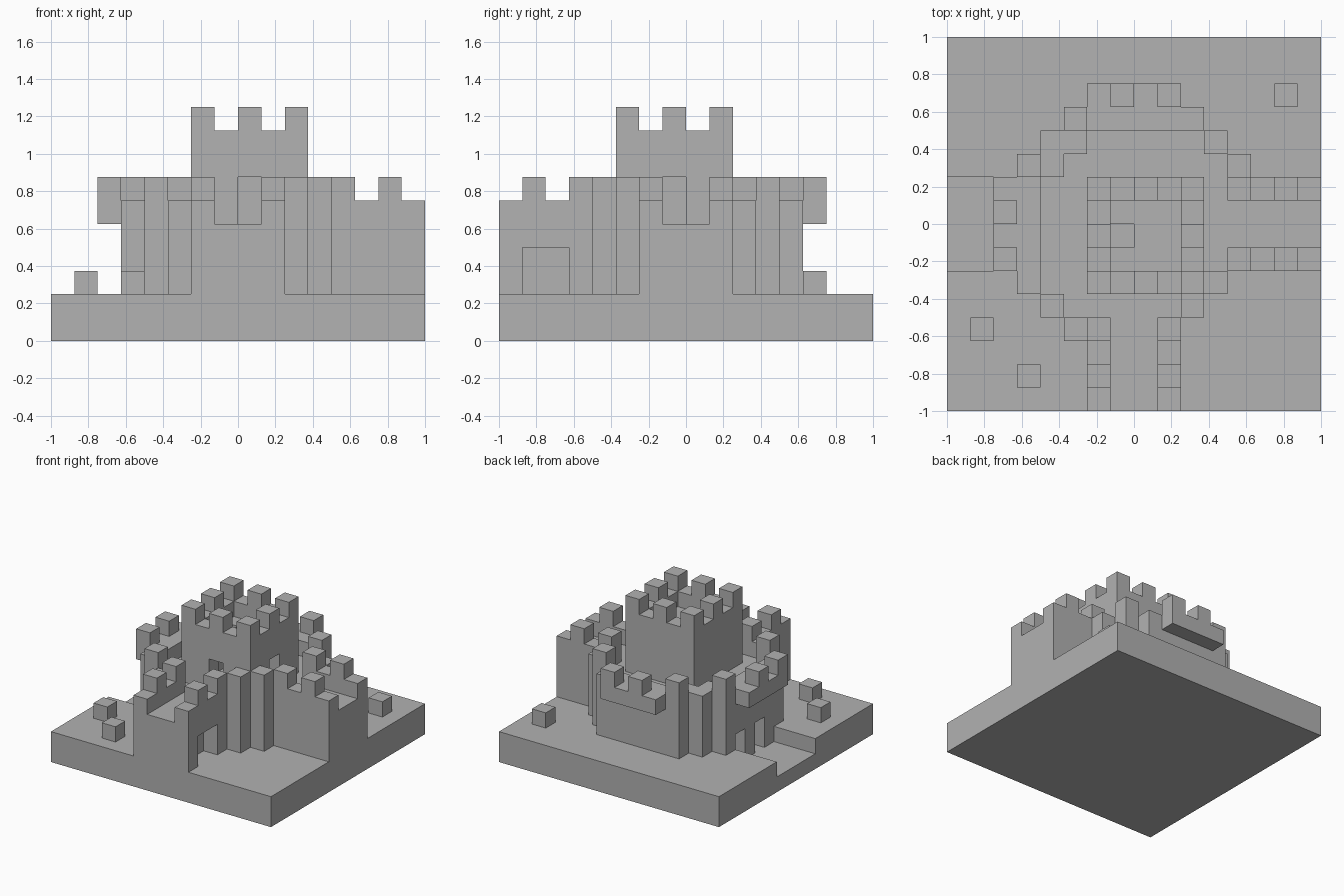
import bpy
import bmesh
from mathutils import Vector

CELL = 0.125
cells = {}      # (i, j, k) -> part name

old = bpy.data.objects.get("Cube")
if old:
    bpy.data.objects.remove(old, do_unlink=True)

stone = bpy.data.materials.new("stone_grey")
stone.use_nodes = True
GREY = (0.445, 0.445, 0.445, 1)
stone.diffuse_color = GREY
stone.node_tree.nodes["Principled BSDF"].inputs["Base Color"].default_value = GREY


def block_cells(x, y, z):
    return [(i, j, k) for i in range(*x) for j in range(*y) for k in range(*z)]


def fill(part, x, y, z):
    for c in block_cells(x, y, z):
        cells[c] = part


def cut(x, y, z):
    for c in block_cells(x, y, z):
        cells.pop(c, None)


def column(part, i, j, top, bottom=2):
    fill(part, (i, i + 1), (j, j + 1), (bottom, top))


# Ground slab with a channel running in from the right-hand edge
fill("ground", (-8, 8), (-8, 8), (0, 2))
cut((-8, -5), (-2, 2), (1, 2))

# Raised courtyard, one row at a time, and the two wall walks
for j, x in {4: (-3, 3), 3: (-4, 4), 2: (-5, 5), -3: (-5, 4), -4: (-4, 3), -5: (-3, 2)}.items():
    fill("courtyard", x, (j, j + 1), (2, 5))
fill("courtyard", (-5, 5), (-2, 2), (2, 5))
fill("front_arm", (-2, 2), (-8, -4), (2, 5))
fill("side_arm", (4, 8), (-2, 2), (2, 5))

# Ring wall
fill("ring_wall", (-3, 3), (4, 5), (2, 6))
fill("ring_wall", (-5, -4), (-3, 3), (2, 6))
for i, j in [(-4, 3), (-4, 2), (-3, 3), (4, 2), (-3, -5)]:
    column("ring_wall", i, j, 6)
for i, j in [(-3, 4), (-5, 2), (3, 3), (-4, -4), (2, -4), (3, -3)]:
    column("ring_wall", i, j, 7)

# Overhanging parapets on the back and the channel side
fill("back_parapet", (-2, 2), (5, 6), (5, 6))
fill("channel_parapet", (-6, -5), (-2, 2), (5, 6))
for n in (-1, 1):
    column("back_parapet", n, 5, 7, 6)
for n in (-2, 0):
    column("channel_parapet", -6, n, 7, 6)

# Battlements along both arms
for side in (-2, 1):
    fill("front_arm", (side, side + 1), (-8, -4), (5, 6))
    fill("side_arm", (4, 8), (side, side + 1), (5, 6))
    for n in (-7, -5):
        column("front_arm", side, n, 7, 6)
    for n in (4, 6):
        column("side_arm", n, side, 7, 6)

# Alcove in the front arm and the two water openings
cut((1, 2), (-7, -5), (2, 4))
for j in (-1, 1):
    cut((-5, -4), (j, j + 1), (1, 3))

# Keep: hollow room, roof behind a parapet, merlons, doors and hatch
fill("keep", (-2, 3), (-3, 2), (5, 9))
cut((-1, 2), (-2, 1), (5, 7))
cut((-1, 2), (-2, 1), (8, 9))
for i in (-2, 0, 2):
    for j in (-3, -1, 1):
        if (i, j) != (0, -1):
            column("keep", i, j, 10, 9)
cut((0, 1), (-3, -2), (5, 7))
cut((2, 3), (-1, 0), (5, 7))
cut((-1, 0), (-1, 0), (7, 8))

# Loose boulders
for i, j in [(-7, -5), (-5, -7), (6, 5)]:
    column("boulders", i, j, 3)


def build(part):
    """Make one object from the exposed faces of a part's cells."""
    bm = bmesh.new()
    for c, owner in cells.items():
        if owner != part:
            continue
        centre = Vector(c) + Vector((0.5, 0.5, 0.5))
        for axis in range(3):
            for sign in (-1, 1):
                n = Vector((0, 0, 0))
                n[axis] = sign
                if tuple(int(a + b) for a, b in zip(c, n)) in cells:
                    continue
                u = Vector((0, 0, 0))
                u[(axis + 1) % 3] = 0.5
                v = n.cross(u)
                mid = centre + n * 0.5
                corners = (mid - u - v, mid + u - v, mid + u + v, mid - u + v)
                bm.faces.new([bm.verts.new(p * CELL) for p in corners])
    bmesh.ops.remove_doubles(bm, verts=bm.verts[:], dist=0.001)
    bmesh.ops.dissolve_limit(bm, angle_limit=0.01, verts=bm.verts[:], edges=bm.edges[:])
    mesh = bpy.data.meshes.new(part)
    bm.to_mesh(mesh)
    bm.free()
    mesh.materials.append(stone)
    bpy.context.collection.objects.link(bpy.data.objects.new(part, mesh))


for name in sorted(set(cells.values())):
    build(name)
